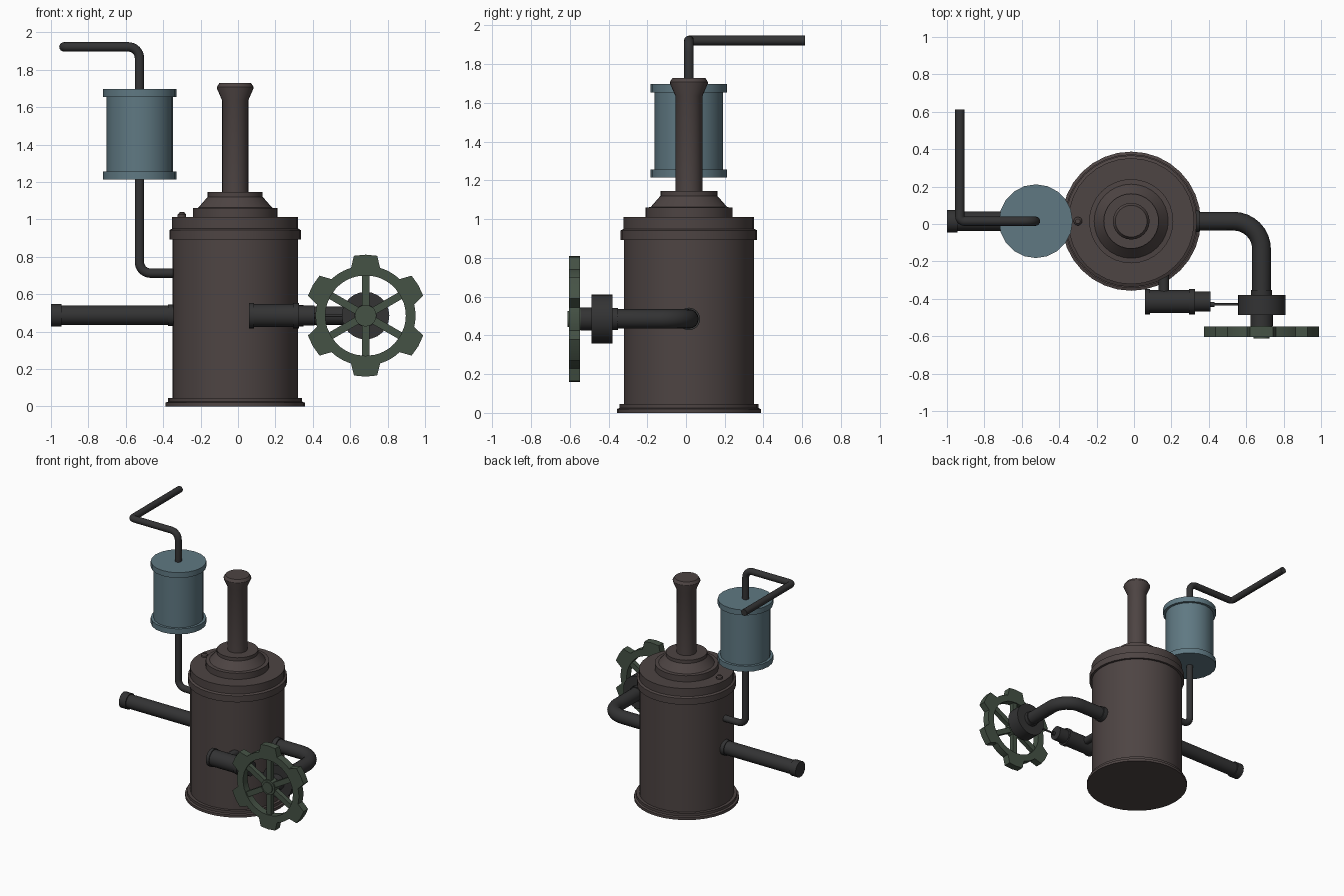
import bpy, bmesh, math
from mathutils import Vector

if "Cube" in bpy.data.objects:
    bpy.data.objects.remove(bpy.data.objects["Cube"])


def material(name, rgb):
    m = bpy.data.materials.new(name)
    m.diffuse_color = (*rgb, 1)
    m.use_nodes = True
    m.node_tree.nodes["Principled BSDF"].inputs["Base Color"].default_value = m.diffuse_color
    return m


IRON = material("dark_iron", (0.033, 0.033, 0.034))
BROWN = material("brown_iron", (0.075, 0.058, 0.056))
BLUE = material("blue_paint", (0.115, 0.19, 0.225))
GREEN = material("green_paint", (0.06, 0.085, 0.06))


def finish(ob, mat):
    ob.data.materials.append(mat)
    bpy.ops.object.select_all(action='DESELECT')
    ob.select_set(True)
    bpy.context.view_layer.objects.active = ob
    bpy.ops.object.shade_smooth_by_angle(angle=math.radians(32))
    return ob


def add_mesh(name, bm, mat):
    bmesh.ops.recalc_face_normals(bm, faces=bm.faces)
    me = bpy.data.meshes.new(name)
    bm.to_mesh(me)
    bm.free()
    ob = bpy.data.objects.new(name, me)
    bpy.context.collection.objects.link(ob)
    return finish(ob, mat)


def lathe(name, profile, origin, mat, axis=(0, 0, 1), sides=24):
    """Closed solid of revolution; profile holds (radius, distance along axis)."""
    bm = bmesh.new()
    q = Vector((0, 0, 1)).rotation_difference(Vector(axis))
    rings = []
    for r, h in profile:
        rings.append([bm.verts.new(Vector(origin) + q @ Vector((
            r * math.cos(2 * math.pi * i / sides),
            r * math.sin(2 * math.pi * i / sides), h))) for i in range(sides)])
    for a, b in zip(rings, rings[1:]):
        for i in range(sides):
            j = (i + 1) % sides
            bm.faces.new((a[i], a[j], b[j], b[i]))
    bm.faces.new(rings[0])
    bm.faces.new(rings[-1])
    return add_mesh(name, bm, mat)


def pipe(name, corners, radius, bend, mat, steps=8):
    """Round tube along a path whose inner corners are filleted."""
    pts = [Vector(c) for c in corners]
    path = [pts[0]]
    for k in range(1, len(pts) - 1):
        p = pts[k]
        a = p + (pts[k - 1] - p).normalized() * bend[k - 1]
        b = p + (pts[k + 1] - p).normalized() * bend[k - 1]
        c = a + b - p
        for i in range(steps + 1):
            t = math.pi / 2 * i / steps
            path.append(c + (b - p) * -1 * math.cos(t) + (a - p) * -1 * math.sin(t))
    path.append(pts[-1])
    cu = bpy.data.curves.new(name, 'CURVE')
    cu.dimensions = '3D'
    cu.bevel_depth = radius
    cu.bevel_resolution = 6
    cu.use_fill_caps = True
    sp = cu.splines.new('POLY')
    sp.points.add(len(path) - 1)
    for s, p in zip(sp.points, path):
        s.co = (*p, 1)
    ob = bpy.data.objects.new(name, cu)
    bpy.context.collection.objects.link(ob)
    bpy.ops.object.select_all(action='DESELECT')
    ob.select_set(True)
    bpy.context.view_layer.objects.active = ob
    bpy.ops.object.convert(target='MESH')
    return finish(bpy.context.view_layer.objects.active, mat)


CX, CY, AX = -0.015, 0.015, 0.485   # boiler centre and height of the drive axis

# Boiler with stepped base, top band, domed lid and chimney
lathe("boiler", [(0.372, 0), (0.372, 0.02), (0.358, 0.025), (0.358, 0.045), (0.335, 0.045),
                 (0.335, 0.892), (0.352, 0.892), (0.352, 0.942), (0.337, 0.95), (0.337, 1.012),
                 (0.225, 1.012), (0.225, 1.06), (0.198, 1.062), (0.147, 1.12), (0.147, 1.145),
                 (0.1, 1.145)], (CX, CY, 0), BROWN, sides=32)
lathe("chimney", [(0.07, 1.13), (0.07, 1.636), (0.098, 1.7), (0.098, 1.708), (0.085, 1.728)],
      (CX, CY, 0), BROWN)
lathe("lid_valve", [(0.023, 0), (0.023, 0.02), (0.013, 0.03), (0.013, 0.034)],
      (-0.3, CY, 1.005), BROWN, sides=12)

# Side tank with rim bands
lathe("tank", [(0.197, 1.214), (0.197, 1.257), (0.177, 1.257), (0.177, 1.655),
               (0.197, 1.655), (0.197, 1.697)], (-0.525, CY, 0), BLUE, sides=20)

# Feed pipe below the tank and outlet pipe above it
pipe("feed_pipe", [(-0.3, CY, 0.712), (-0.527, CY, 0.712), (-0.527, CY, 1.23)],
     0.025, [0.06], IRON)
pipe("outlet_pipe", [(-0.527, CY, 1.68), (-0.527, CY, 1.922), (-0.931, CY, 1.922),
                     (-0.931, 0.613, 1.922)], 0.025, [0.06, 0.025], IRON)

# Straight exhaust pipe on the left
lathe("exhaust_pipe", [(0.06, 0), (0.06, 0.057), (0.052, 0.057), (0.052, 0.625), (0.058, 0.625),
                       (0.058, 0.70)], (-1, CY, 0.487), IRON, axis=(1, 0, 0))

# Bent steam pipe leading to the flywheel bearing
pipe("steam_pipe", [(0.28, CY, AX), (0.682, CY, AX), (0.682, -0.4, AX)], 0.05, [0.15], IRON)
lathe("steam_pipe_collar", [(0.058, 0), (0.058, 0.05)], (0.30, CY, AX), IRON, axis=(1, 0, 0))
lathe("bearing", [(0.057, 0.352), (0.057, 0.38), (0.127, 0.38), (0.127, 0.487), (0.06, 0.487),
                  (0.06, 0.545), (0.03, 0.545), (0.03, 0.57)], (0.682, 0, AX), IRON, axis=(0, -1, 0))

# Piston cylinder, its boiler link and piston rod
lathe("piston_cylinder", [(0.068, 0), (0.068, 0.025), (0.062, 0.025), (0.062, 0.235),
                          (0.068, 0.235), (0.068, 0.265), (0.054, 0.265), (0.054, 0.35)],
      (0.06, -0.415, AX), IRON, axis=(1, 0, 0))
lathe("cylinder_link", [(0.028, 0), (0.028, 0.16)], (0.16, -0.24, AX), IRON,
      axis=(0, -1, 0), sides=16)
lathe("piston_rod", [(0.014, 0), (0.014, 0.03), (0.007, 0.03), (0.007, 0.19)],
      (0.40, -0.43, AX), IRON, axis=(1, 0, 0), sides=12)


# Flywheel: toothed rim, spokes and hub
def wheel_point(r, ang, side, y):
    """Point at distance r along a tooth direction, shifted sideways."""
    c, s = math.cos(ang), math.sin(ang)
    return (0.682 + r * c - side * s, y, AX + r * s + side * c)


Y0, Y1 = -0.604, -0.548
bm = bmesh.new()
outer, inner = [], []
for k in range(6):
    a = math.radians(30 + 60 * k)
    half = math.asin(0.08 / 0.267)
    outer += [(0.255, a, -0.078), (0.32, a, -0.062), (0.326, a, 0), (0.32, a, 0.062),
              (0.255, a, 0.078)]
    inner += [(0.215, a + o, 0) for o in (-0.34, -0.22, 0, 0.22, 0.34)]
    for i in range(1, 6):
        b = half + (math.pi / 3 - 2 * half) * i / 6
        outer.append((0.267, a + b, 0))
        inner.append((0.215, a + 0.34 + (math.pi / 3 - 0.68) * i / 6, 0))
loops = [[bm.verts.new(wheel_point(*p, y)) for p in ring]
         for ring, y in ((outer, Y0), (outer, Y1), (inner, Y1), (inner, Y0))]
n = len(outer)
for a, b in zip(loops, loops[1:] + loops[:1]):
    for i in range(n):
        j = (i + 1) % n
        bm.faces.new((a[i], a[j], b[j], b[i]))
add_mesh("flywheel_rim", bm, GREEN)

bm = bmesh.new()
for k in range(6):
    a = math.radians(30 + 60 * k)
    v = [bm.verts.new(wheel_point(r, a, s, y)) for y in (Y0 + 0.01, Y1 - 0.01)
         for r, s in ((0.03, -0.02), (0.225, -0.02), (0.225, 0.02), (0.03, 0.02))]
    for f in ((0, 1, 2, 3), (4, 5, 6, 7), (0, 1, 5, 4), (1, 2, 6, 5), (2, 3, 7, 6), (3, 0, 4, 7)):
        bm.faces.new([v[i] for i in f])
add_mesh("flywheel_spokes", bm, GREEN)
lathe("flywheel_hub", [(0.058, 0.545), (0.058, 0.604), (0.042, 0.604), (0.042, 0.612)],
      (0.682, 0, AX), GREEN, axis=(0, -1, 0), sides=20)
